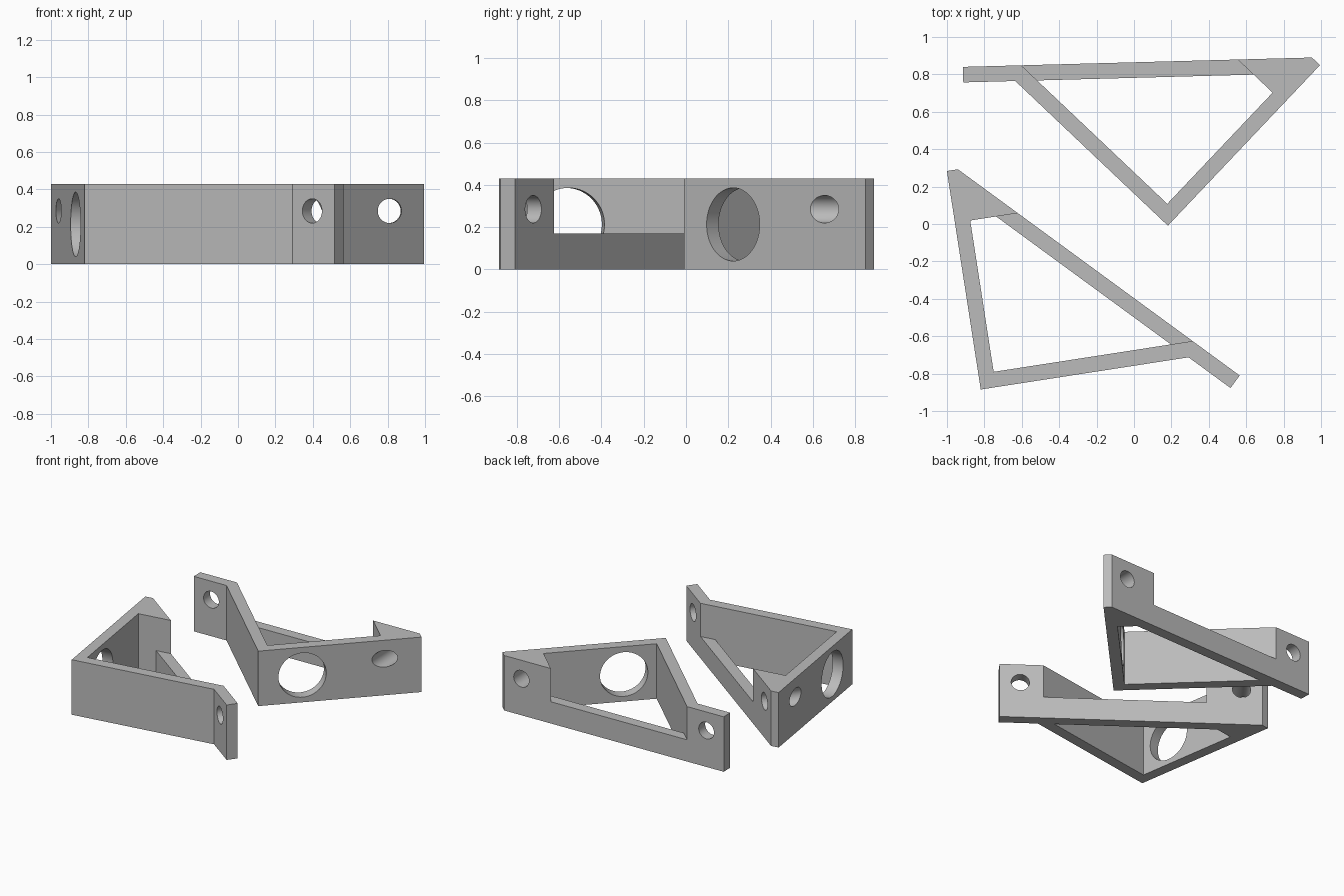
import bpy, bmesh, math
from mathutils import Matrix, Vector

if "Cube" in bpy.data.objects:
    bpy.data.objects.remove(bpy.data.objects["Cube"])

HEIGHT, LEDGE, WALL = 0.43, 0.17, 0.083
HALF = math.sqrt(0.5)

grey = bpy.data.materials.new("plain_grey")
grey.diffuse_color = (0.5, 0.5, 0.5, 1)
grey.use_nodes = True
grey.node_tree.nodes["Principled BSDF"].inputs["Base Color"].default_value = grey.diffuse_color


def prism(name, outline, z0, z1):
    """Extrude a flat outline between two heights."""
    bm = bmesh.new()
    base = bm.faces.new([bm.verts.new((x, y, z0)) for x, y in outline])
    top = bmesh.ops.extrude_face_region(bm, geom=[base])["geom"]
    verts = [v for v in top if isinstance(v, bmesh.types.BMVert)]
    bmesh.ops.translate(bm, verts=verts, vec=(0, 0, z1 - z0))
    bmesh.ops.recalc_face_normals(bm, faces=bm.faces)
    return to_object(name, bm)


def drill(name, centre, axis, radius, length):
    """Cylinder cutter along a direction."""
    bm = bmesh.new()
    turn = Vector(axis).to_track_quat('Z', 'Y').to_matrix().to_4x4()
    bmesh.ops.create_cone(bm, cap_ends=True, segments=64, radius1=radius,
                          radius2=radius, depth=length,
                          matrix=Matrix.Translation(centre) @ turn)
    return to_object(name, bm)


def to_object(name, bm):
    mesh = bpy.data.meshes.new(name)
    bm.to_mesh(mesh)
    bm.free()
    obj = bpy.data.objects.new(name, mesh)
    bpy.context.collection.objects.link(obj)
    return obj


# Bracket body: x runs along the mounting wall, y towards the right-angled corner
body = prism("bracket_blank", [
    (0, 0), (1.867, 0), (1.909, 0.042), (1.073, 0.878), (0.278, WALL), (0, WALL)],
    0, HEIGHT)

cutters = [
    # Open recess above the low wall, and the triangular opening right through
    prism("recess_cutter", [(0.212, -0.1), (1.37, -0.1), (1.652, 0.182),
                            (1.073, 0.761)], LEDGE, HEIGHT + 0.1),
    prism("opening_cutter", [(0.395, WALL), (1.553, WALL), (1.652, 0.182),
                             (1.073, 0.761)], -0.1, HEIGHT + 0.1),
    # Two screw holes and the large hole in the long arm
    drill("end_hole_cutter", (0.148, 0.04, 0.285), (0, 1, 0), 0.065, 0.4),
    drill("corner_hole_cutter", (1.72, 0.12, 0.285), (0, 1, 0), 0.065, 0.8),
    drill("large_hole_cutter", (1.299, 0.652, 0.213), (HALF, HALF, 0), 0.173, 0.3),
]
for cutter in cutters:
    mod = body.modifiers.new(cutter.name, 'BOOLEAN')
    mod.operation = 'DIFFERENCE'
    mod.solver = 'EXACT'
    mod.object = cutter

bpy.context.view_layer.update()
shape = bpy.data.meshes.new_from_object(
    body.evaluated_get(bpy.context.evaluated_depsgraph_get()))
for helper in [body] + cutters:
    bpy.data.objects.remove(helper)


def place(name, origin, angle, mirrored):
    """Set one finished bracket in position, mirrored if needed."""
    mesh = shape.copy()
    flip = Matrix.Diagonal((1, -1 if mirrored else 1, 1, 1))
    mesh.transform(Matrix.Translation(origin) @ Matrix.Rotation(angle, 4, 'Z') @ flip)
    if mirrored:
        mesh.flip_normals()
    mesh.materials.clear()
    mesh.materials.append(grey)
    for p in mesh.polygons:
        p.use_smooth = True
        p.material_index = 0
    mesh.set_sharp_from_angle(angle=math.radians(30))
    bpy.context.collection.objects.link(bpy.data.objects.new(name, mesh))


place("back_bracket", (-0.915, 0.84, 0), math.atan2(0.05, 1.866), True)
place("front_bracket", (0.565, -0.81, 0), math.atan2(0.5906, -0.807), False)
